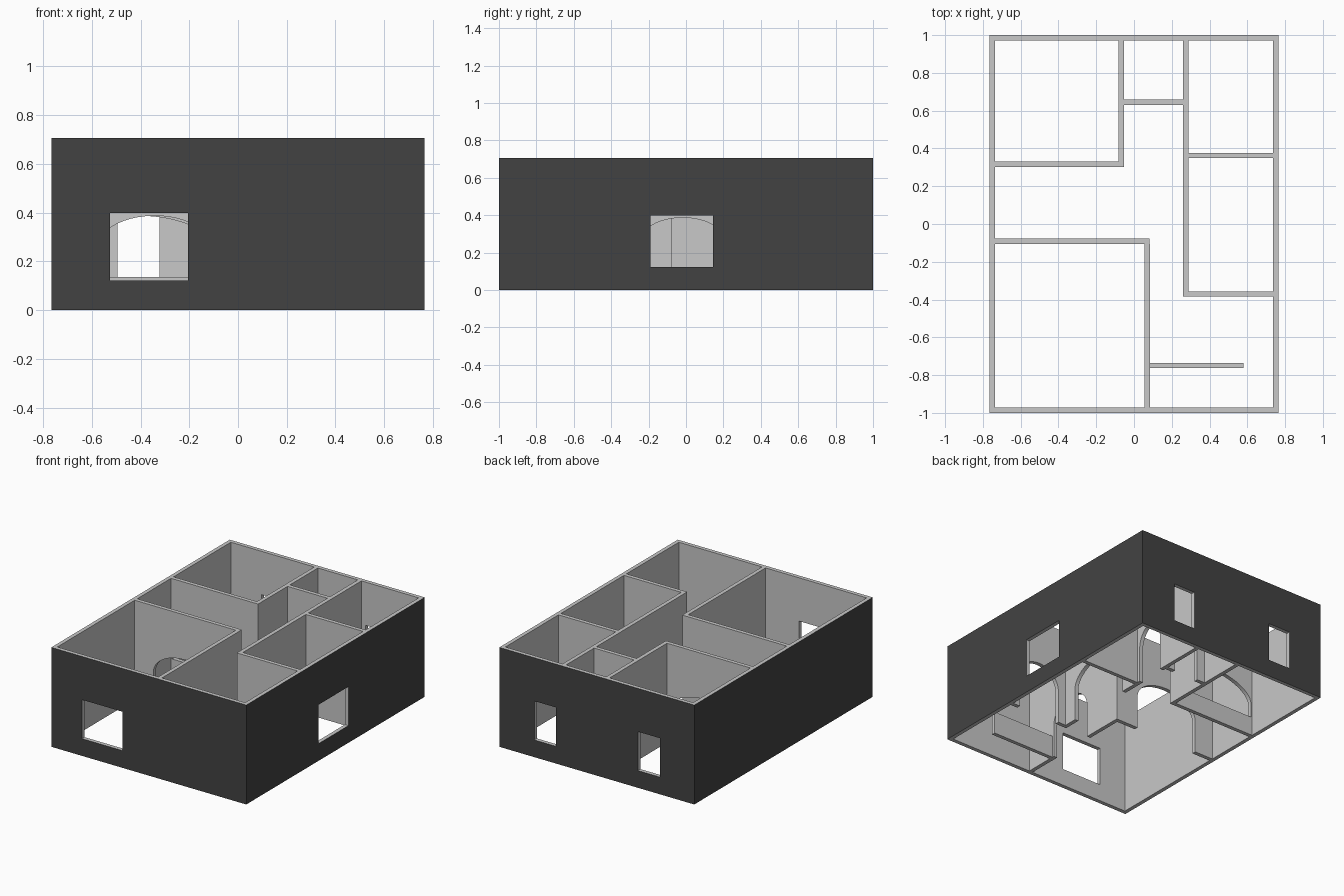
import bpy, bmesh, math
from mathutils import Vector

if "Cube" in bpy.data.objects:
    bpy.data.objects.remove(bpy.data.objects["Cube"])

H = 0.705            # wall height
T = 0.028            # wall thickness
HX, HY = 0.765, 1.0  # outer half sizes
APEX, SPRING = 0.387, 0.235


def material(name, v):
    m = bpy.data.materials.new(name)
    m.diffuse_color = (v, v, v, 1)
    m.use_nodes = True
    m.node_tree.nodes["Principled BSDF"].inputs["Base Color"].default_value = m.diffuse_color
    return m


plaster = material("light_plaster", 0.58)
facade = material("dark_facade", 0.055)


def add_object(name, bm):
    bmesh.ops.recalc_face_normals(bm, faces=bm.faces)
    me = bpy.data.meshes.new(name)
    bm.to_mesh(me)
    bm.free()
    ob = bpy.data.objects.new(name, me)
    bpy.context.collection.objects.link(ob)
    me.materials.append(plaster)
    return ob


def select(ob):
    bpy.ops.object.select_all(action='DESELECT')
    ob.select_set(True)
    bpy.context.view_layer.objects.active = ob


def box(name, x0, x1, y0, y1, z0, z1):
    bm = bmesh.new()
    bmesh.ops.create_cube(bm, size=1)
    for v in bm.verts:
        v.co = Vector((x1 if v.co.x > 0 else x0,
                       y1 if v.co.y > 0 else y0,
                       z1 if v.co.z > 0 else z0))
    return add_object(name, bm)


def wall(name, axis, start, end, side, arches=()):
    """Wall along an axis; arches are (from, to) openings reaching the floor."""
    pts = [(start, 0)]
    for a, b in arches:
        c, r = (a + b) / 2, (b - a) / 2
        pts.append((a, 0))
        for i in range(25):
            t = math.pi * (1 - i / 24)
            pts.append((c + r * math.cos(t),
                        SPRING + (APEX - SPRING) * math.sin(t)))
        pts.append((b, 0))
    pts += [(end, 0), (end, H), (start, H)]
    bm = bmesh.new()
    if axis == 'x':
        verts = [bm.verts.new((u, side, z)) for u, z in pts]
        push = Vector((0, T, 0))
    else:
        verts = [bm.verts.new((side, u, z)) for u, z in pts]
        push = Vector((T, 0, 0))
    face = bm.faces.new(verts)
    ext = bmesh.ops.extrude_face_region(bm, geom=[face], use_keep_orig=True)
    moved = [g for g in ext["geom"] if isinstance(g, bmesh.types.BMVert)]
    bmesh.ops.translate(bm, verts=moved, vec=push)
    ob = add_object(name, bm)
    select(ob)
    bpy.ops.object.shade_smooth_by_angle(angle=math.radians(30))
    return ob


# Outer shell, open at top and bottom, with four square windows
shell = box("outer_walls", -HX, HX, -HY, HY, 0, H)
cutters = [
    box("room_cutter", -HX + T, HX - T, -HY + T, HY - T, -0.5, 1.5),
    box("front_window_cutter", -0.525, -0.205, -1.1, -0.9, 0.122, 0.398),
    box("right_window_cutter", 0.7, 0.9, -0.19, 0.145, 0.122, 0.398),
    box("back_window_cutter_a", 0.32, 0.49, 0.9, 1.1, 0.122, 0.398),
    box("back_window_cutter_b", -0.495, -0.322, 0.9, 1.1, 0.122, 0.398),
]
for c in cutters:
    c.hide_render = True
    select(shell)
    mod = shell.modifiers.new("cut", 'BOOLEAN')
    mod.operation = 'DIFFERENCE'
    mod.solver = 'EXACT'
    mod.object = c
    bpy.ops.object.modifier_apply(modifier=mod.name)
    bpy.data.objects.remove(c)

# Dark colour only on the outward facing sides
shell.data.materials.clear()
shell.data.materials.append(plaster)
shell.data.materials.append(facade)
for p in shell.data.polygons:
    outer = abs(p.center.x) > HX - 0.002 or abs(p.center.y) > HY - 0.002
    p.material_index = 1 if outer else 0

# Inner walls
wall("northwest_room_south_wall", 'x', -0.738, -0.08, 0.302, [(-0.728, -0.092)])
wall("northwest_room_east_wall", 'y', 0.302, 0.973, -0.082)
wall("closet_south_wall", 'x', -0.054, 0.26, 0.631, [(0.01, 0.20)])
wall("east_rooms_wall", 'y', -0.385, 0.973, 0.26, [(-0.26, 0.225), (0.40, 0.61)])
wall("east_rooms_divider", 'x', 0.288, 0.738, 0.349)
wall("east_room_south_wall", 'x', 0.288, 0.738, -0.385, [(0.35, 0.68)])
wall("southwest_room_north_wall", 'x', -0.738, 0.083, -0.105, [(-0.59, -0.095)])
wall("southwest_room_east_wall", 'y', -0.973, -0.105, 0.056, [(-0.72, -0.38)])

# Low sill under the wide arch and low counter in the entry
box("arch_sill", -0.73, -0.09, 0.302, 0.33, 0, 0.135)
box("low_counter", 0.083, 0.58, -0.762, -0.735, 0, 0.16)
